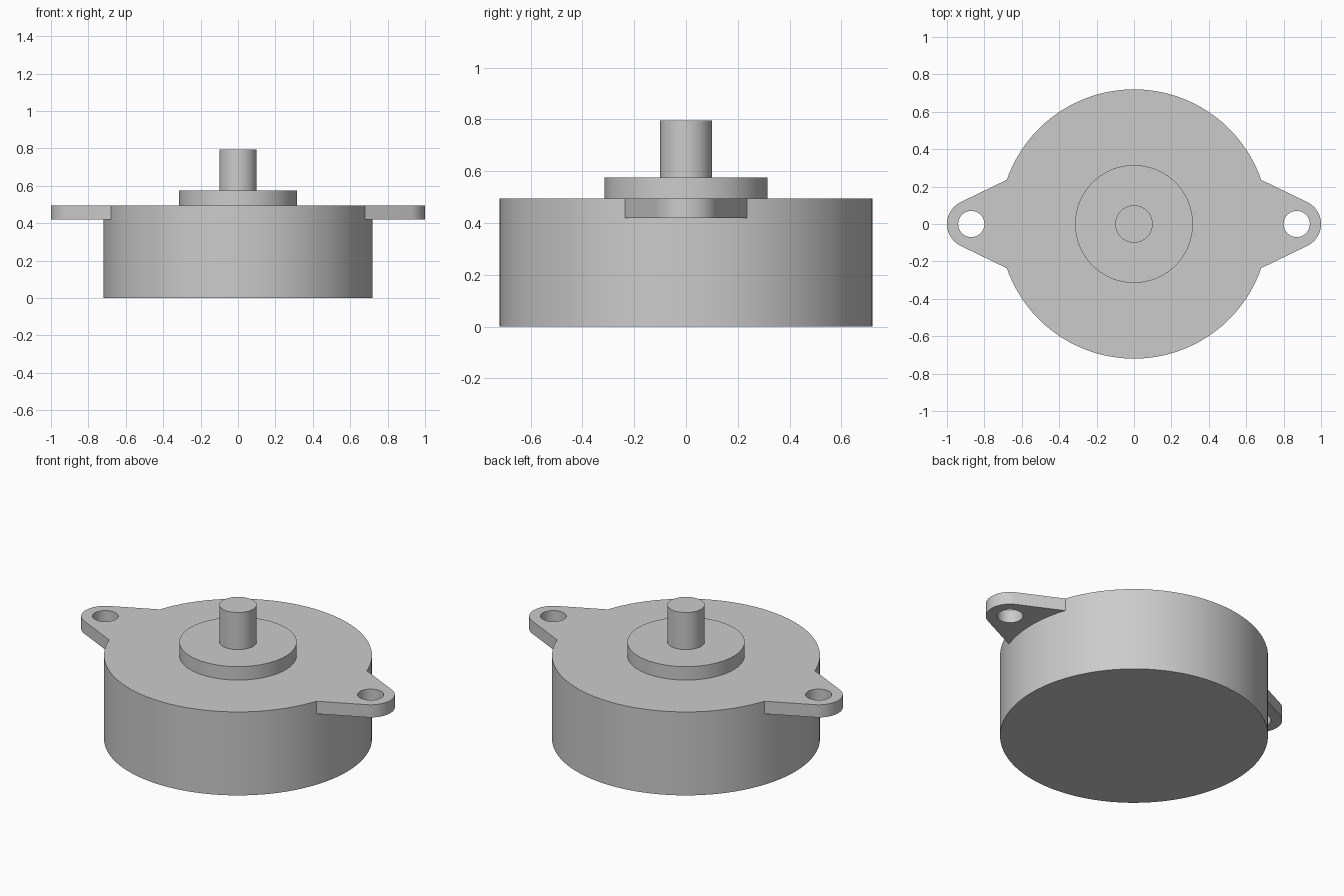
import bpy, bmesh
from math import sin, cos, atan2, acos, hypot, pi, radians

if "Cube" in bpy.data.objects:
    bpy.data.objects.remove(bpy.data.objects["Cube"])

grey = bpy.data.materials.new("plain grey")
grey.use_nodes = True
grey.diffuse_color = (0.6, 0.6, 0.6, 1)
grey.node_tree.nodes["Principled BSDF"].inputs["Base Color"].default_value = (0.6, 0.6, 0.6, 1)

BODY_R, TOP = 0.72, 0.495


def finish(obj, name):
    obj.name = name
    obj.data.name = name
    obj.data.materials.append(grey)
    bpy.ops.object.select_all(action="DESELECT")
    obj.select_set(True)
    bpy.context.view_layer.objects.active = obj
    bpy.ops.object.shade_smooth_by_angle(angle=radians(30))


def cylinder(name, radius, z0, z1, sides):
    bpy.ops.mesh.primitive_cylinder_add(vertices=sides, radius=radius, depth=z1 - z0,
                                        location=(0, 0, (z0 + z1) / 2))
    finish(bpy.context.object, name)


def arc(cx, radius, start, end, steps):
    angles = [start + (end - start) * i / steps for i in range(steps + 1)]
    return [(cx + radius * cos(a), radius * sin(a)) for a in angles]


def mounting_ear(name, side):
    hole_x, tip_r, hole_r, thickness = 0.87, 0.13, 0.07, 0.075
    root = atan2(0.237, 0.68)
    px, py = BODY_R * cos(root) - hole_x, BODY_R * sin(root)
    # Straight flanks run tangent to the rounded tip
    tangent = atan2(py, px) - acos(tip_r / hypot(px, py))
    outline = arc(0, BODY_R - 0.001, root, -root, 16)
    outline += arc(hole_x, tip_r, -tangent, tangent, 20)
    hole = arc(hole_x, hole_r, 0, 2 * pi, 40)[:-1]

    bm = bmesh.new()
    edges = []
    for loop in (outline, hole):
        verts = [bm.verts.new((side * x, side * y, TOP - thickness)) for x, y in loop]
        edges += [bm.edges.new((verts[i - 1], verts[i])) for i in range(len(verts))]
    bmesh.ops.triangle_fill(bm, edges=edges, use_beauty=True)
    raised = bmesh.ops.extrude_face_region(bm, geom=bm.faces[:], use_keep_orig=True)
    bmesh.ops.translate(bm, vec=(0, 0, thickness),
                        verts=[g for g in raised["geom"] if isinstance(g, bmesh.types.BMVert)])
    bmesh.ops.recalc_face_normals(bm, faces=bm.faces[:])
    mesh = bpy.data.meshes.new(name)
    bm.to_mesh(mesh)
    bm.free()
    obj = bpy.data.objects.new(name, mesh)
    bpy.context.collection.objects.link(obj)
    finish(obj, name)


# Motor can, raised boss and output shaft
cylinder("motor_body", BODY_R, 0, TOP, 96)
cylinder("front_boss", 0.315, TOP, 0.575, 72)
cylinder("output_shaft", 0.1, 0.575, 0.795, 48)

# Mounting ears on both sides
mounting_ear("left_mounting_ear", 1)
mounting_ear("right_mounting_ear", -1)
